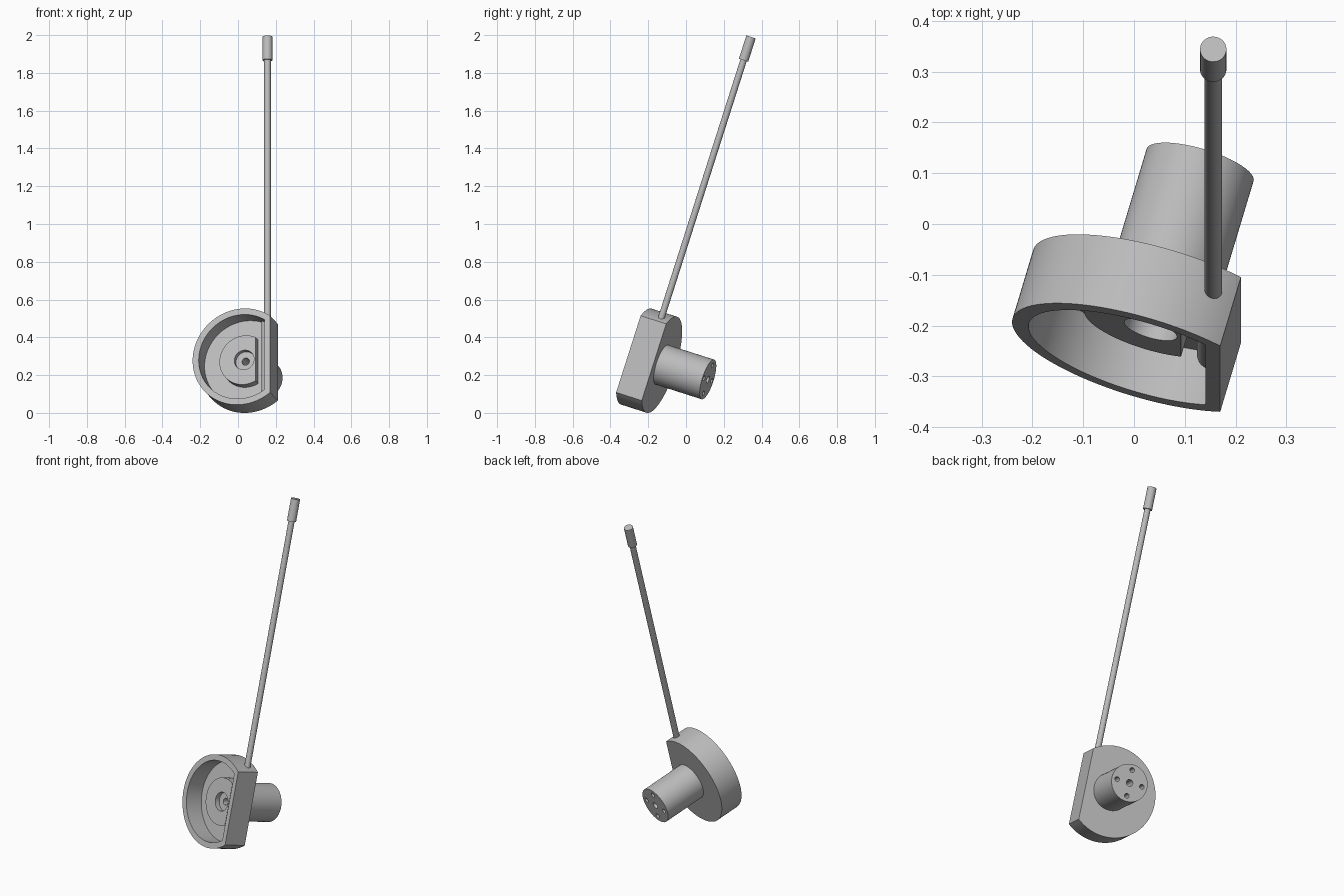
import bpy, bmesh, math
from mathutils import Matrix, Vector

cube = bpy.data.objects.get("Cube")
if cube:
    bpy.data.objects.remove(cube, do_unlink=True)

grey = bpy.data.materials.new("plain grey")
grey.use_nodes = True
color = (0.5, 0.5, 0.5, 1)
grey.diffuse_color = color
grey.node_tree.nodes["Principled BSDF"].inputs["Base Color"].default_value = color

# Local frame: origin at centre of the cup's rim, y along the hub, z along the rod
PLACE = (Matrix.Translation((0.016, -0.263, 0.298))
         @ Matrix.Rotation(math.radians(-17.7), 4, 'X')
         @ Matrix.Rotation(math.radians(-16), 4, 'Z'))


def prism(name, radius, start, end, flat=None, at=(0, 0), axis='Y', sides=64):
    """Round bar along an axis, optionally with a flat cut on its +x side."""
    if flat is None:
        angles = [math.tau * i / sides for i in range(sides)]
    else:
        a = math.acos(flat / radius)
        angles = [a + (math.tau - 2 * a) * i / sides for i in range(sides + 1)]
    bm = bmesh.new()
    rings = []
    for depth in (start, end):
        ring = []
        for t in angles:
            p = at[0] + radius * math.cos(t)
            q = at[1] + radius * math.sin(t)
            ring.append(bm.verts.new((p, depth, q) if axis == 'Y' else (p, q, depth)))
        rings.append(ring)
        bm.faces.new(ring)
    for i in range(len(angles)):
        j = (i + 1) % len(angles)
        bm.faces.new((rings[0][i], rings[0][j], rings[1][j], rings[1][i]))
    bmesh.ops.recalc_face_normals(bm, faces=bm.faces)
    mesh = bpy.data.meshes.new(name)
    bm.to_mesh(mesh)
    bm.free()
    mesh.materials.append(grey)
    obj = bpy.data.objects.new(name, mesh)
    bpy.context.collection.objects.link(obj)
    obj.matrix_world = PLACE
    return obj


def combine(target, tool, operation):
    """Apply a boolean and discard the tool."""
    tool.hide_render = True
    mod = target.modifiers.new("cut", 'BOOLEAN')
    mod.operation, mod.object, mod.solver = operation, tool, 'EXACT'
    bpy.context.view_layer.update()
    graph = bpy.context.evaluated_depsgraph_get()
    mesh = bpy.data.meshes.new_from_object(target.evaluated_get(graph))
    target.modifiers.clear()
    target.data = mesh
    bpy.data.objects.remove(tool, do_unlink=True)


# Cup with a flat side, open at the front
housing = prism("housing", 0.2665, 0, 0.148, flat=0.16, sides=96)
combine(housing, prism("cup_space", 0.233, -0.05, 0.112, flat=0.13, sides=96), 'DIFFERENCE')

# Inner boss and rear hub
combine(housing, prism("boss", 0.136, 0.06, 0.13, flat=0.0625), 'UNION')
combine(housing, prism("hub", 0.11, 0.135, 0.414), 'UNION')

# Counterbore, centre bore and four screw holes
combine(housing, prism("counterbore", 0.054, 0, 0.09), 'DIFFERENCE')
combine(housing, prism("bore", 0.02, 0, 0.5, sides=32), 'DIFFERENCE')
for i in range(4):
    angle = i * math.pi / 2
    place = (0.077 * math.cos(angle), 0.077 * math.sin(angle))
    combine(housing, prism("screw_hole", 0.014, 0.35, 0.5, at=place, sides=24), 'DIFFERENCE')

# Rod with its inner sleeve and end cap
ROD = (0.117, 0.1)
sleeve = prism("rod_sleeve", 0.032, -0.18, 0.212, at=ROD, axis='Z', sides=32)
rod = prism("rod", 0.0175, 0.15, 1.7, at=ROD, axis='Z', sides=32)
cap = prism("rod_cap", 0.026, 1.667, 1.797, at=ROD, axis='Z', sides=32)

# Smooth curved sides, sharp edges
bpy.ops.object.select_all(action='DESELECT')
for obj in (housing, sleeve, rod, cap):
    obj.select_set(True)
bpy.context.view_layer.objects.active = housing
bpy.ops.object.shade_smooth_by_angle(angle=math.radians(30))
